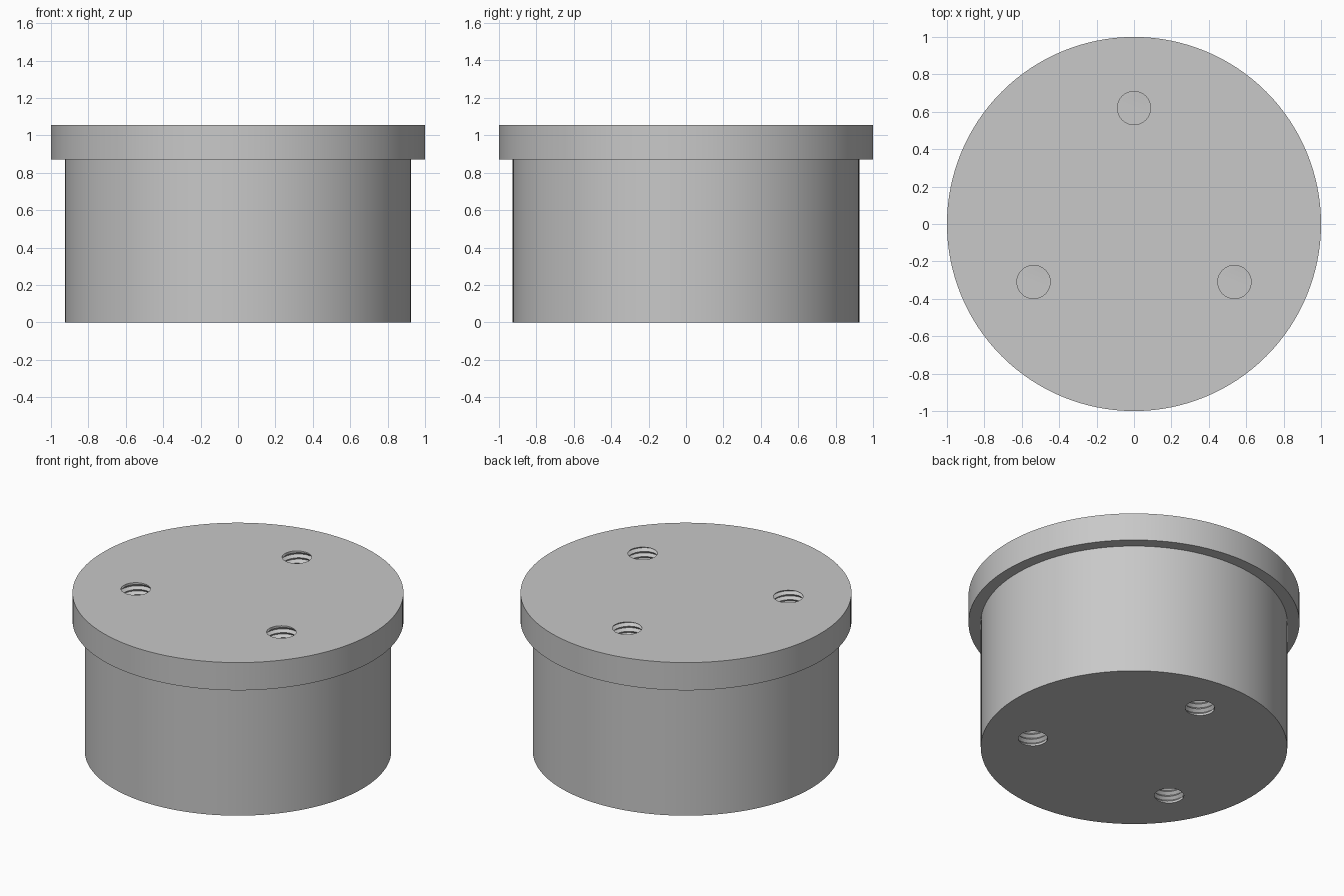
import bpy
import bmesh
import math
from mathutils import Matrix, Vector

if "Cube" in bpy.data.objects:
    bpy.data.objects.remove(bpy.data.objects["Cube"], do_unlink=True)

HEIGHT = 1.055
STEP = 0.87
BODY_R = 0.926
HOLE_RING = 0.62
CREST_R, ROOT_R = 0.089, 0.106
PITCH = 0.034
DEPTH = 0.4

grey = bpy.data.materials.new("plain grey")
grey.use_nodes = True
colour = (0.58, 0.58, 0.58, 1)
grey.diffuse_color = colour
grey.node_tree.nodes["Principled BSDF"].inputs["Base Color"].default_value = colour


def finish(bm, name):
    """Weld, cap the open ends and turn the mesh into an object."""
    bmesh.ops.remove_doubles(bm, verts=bm.verts, dist=1e-5)
    bmesh.ops.holes_fill(bm, edges=[e for e in bm.edges if e.is_boundary], sides=0)
    bmesh.ops.recalc_face_normals(bm, faces=bm.faces)
    mesh = bpy.data.meshes.new(name)
    bm.to_mesh(mesh)
    bm.free()
    mesh.materials.append(grey)
    obj = bpy.data.objects.new(name, mesh)
    bpy.context.collection.objects.link(obj)
    return obj


def lathe(name, profile, steps):
    bm = bmesh.new()
    verts = [bm.verts.new((r, 0, z)) for r, z in profile]
    edges = [bm.edges.new(pair) for pair in zip(verts, verts[1:])]
    bmesh.ops.spin(bm, geom=verts + edges, cent=(0, 0, 0), axis=(0, 0, 1),
                   angle=math.tau, steps=steps)
    return finish(bm, name)


def thread_cutter(name, matrix, sides=32):
    """Blind hole with a helical V thread, sunk from z = 0 downwards."""
    bm = bmesh.new()
    columns = []
    for j in range(sides + 1):
        angle = math.tau * (j % sides) / sides
        rings = [(CREST_R, -0.02)]
        for k in range(-2, math.ceil(2 * DEPTH / PITCH) + 1):
            z = (k / 2 + j / sides) * PITCH
            inside = 1e-4 < z < DEPTH - 1e-4
            r = ROOT_R if k % 2 and inside else CREST_R
            rings.append((r, z if inside else (0 if z < DEPTH / 2 else DEPTH)))
        columns.append([bm.verts.new((r * math.cos(angle), r * math.sin(angle), -z))
                        for r, z in rings])
    for a, b in zip(columns, columns[1:]):
        for i in range(len(a) - 1):
            bm.faces.new((a[i], b[i], b[i + 1], a[i + 1]))
    bmesh.ops.transform(bm, matrix=matrix, verts=bm.verts)
    cutter = finish(bm, name)
    cutter.hide_render = True
    return cutter


# Stepped round body with a wider rim on top
body = lathe("rimmed_body",
             [(BODY_R, 0), (BODY_R, STEP), (1, STEP), (1, HEIGHT)], 128)
bpy.ops.object.select_all(action="DESELECT")
bpy.context.view_layer.objects.active = body
body.select_set(True)

# Three threaded holes in the top and three opposite them in the bottom
for i in range(3):
    a = math.radians(90 + 120 * i)
    spot = Vector((math.cos(a), math.sin(a), 0)) * HOLE_RING
    top = Matrix.Translation(spot + Vector((0, 0, HEIGHT)))
    bottom = Matrix.Translation(spot) @ Matrix.Rotation(math.pi, 4, "X")
    for matrix in (top, bottom):
        cutter = thread_cutter("hole_cutter", matrix)
        mod = body.modifiers.new("threaded hole", "BOOLEAN")
        mod.operation = "DIFFERENCE"
        mod.solver = "EXACT"
        mod.object = cutter
        bpy.ops.object.modifier_apply(modifier=mod.name)
        bpy.data.objects.remove(cutter, do_unlink=True)

bpy.ops.object.shade_smooth_by_angle(angle=math.radians(30))
